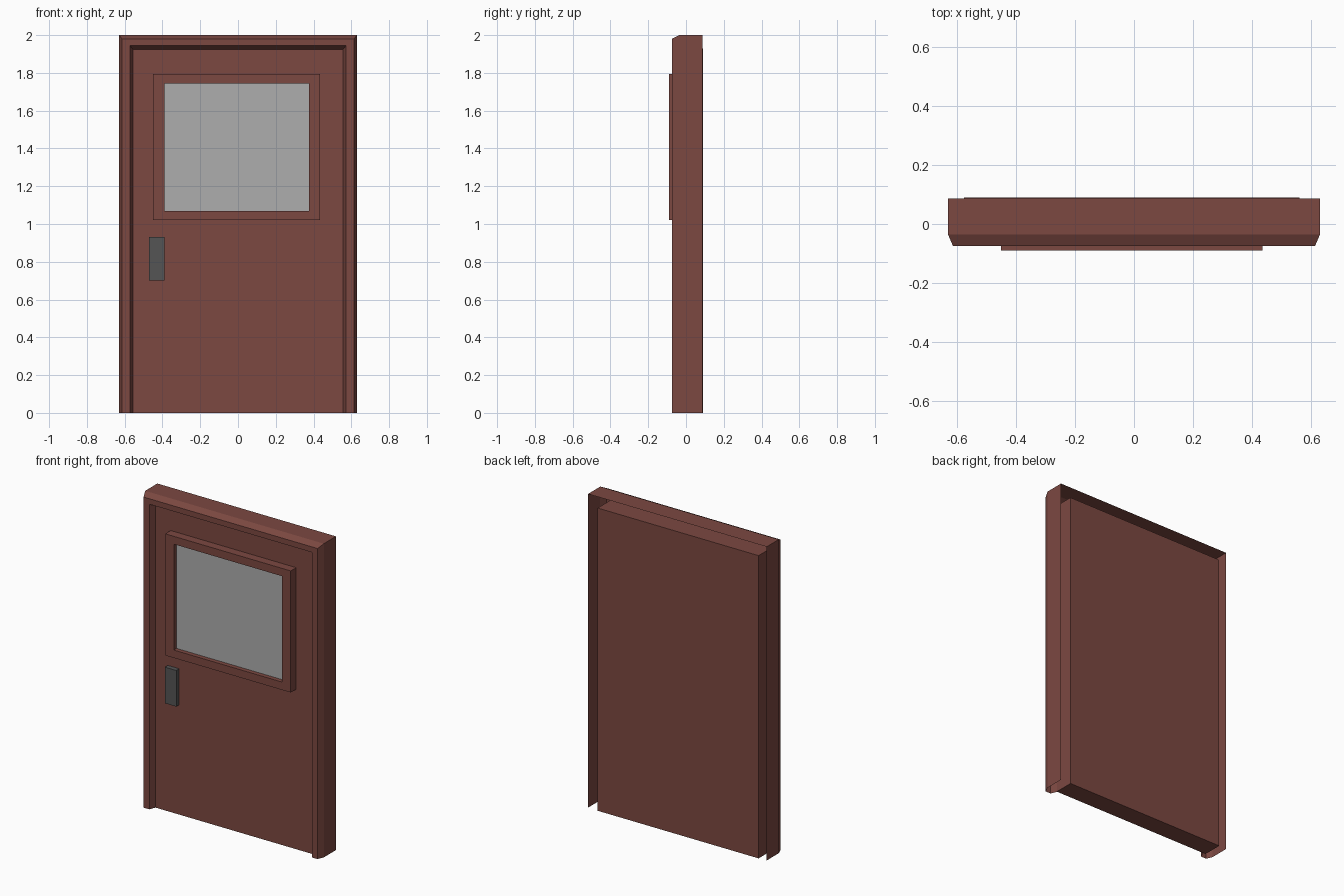
import bpy
import bmesh

cube = bpy.data.objects.get("Cube")
if cube:
    bpy.data.objects.remove(cube, do_unlink=True)


def material(name, color):
    mat = bpy.data.materials.new(name)
    mat.use_nodes = True
    mat.diffuse_color = (*color, 1)
    mat.node_tree.nodes["Principled BSDF"].inputs["Base Color"].default_value = (*color, 1)
    return mat


brown = material("red_brown_paint", (0.2, 0.065, 0.053))
glass = material("grey_glass", (0.42, 0.42, 0.42))
metal = material("dark_grey_metal", (0.09, 0.09, 0.09))


def finish(bm, name, mat):
    mesh = bpy.data.meshes.new(name)
    bm.to_mesh(mesh)
    bm.free()
    mesh.materials.append(mat)
    obj = bpy.data.objects.new(name, mesh)
    bpy.context.collection.objects.link(obj)
    return obj


def box(name, mat, x, y, z):
    bm = bmesh.new()
    bmesh.ops.create_cube(bm, size=1)
    for v in bm.verts:
        for i, (lo, hi) in enumerate((x, y, z)):
            v.co[i] = lo if v.co[i] < 0 else hi
    return finish(bm, name, mat)


def sweep(name, mat, rows, closed):
    """Skin a list of matching point rows."""
    bm = bmesh.new()
    rings = [[bm.verts.new(p) for p in row] for row in rows]
    for a, b in zip(rings, rings[1:]):
        n = len(a)
        for i in range(n if closed else n - 1):
            j = (i + 1) % n
            bm.faces.new((a[i], b[i], b[j], a[j]))
    return finish(bm, name, mat)


# Door frame: open-backed chamfered shell around both sides and the top
frame_profile = [(0.63, 0.087, 2.0), (0.63, -0.035, 2.0), (0.613, -0.075, 1.98),
                 (0.573, -0.075, 1.945), (0.557, -0.035, 1.925)]
sweep("door_frame", brown,
      [[(-x, y, 0), (-x, y, z), (x, y, z), (x, y, 0)] for x, y, z in frame_profile], False)

# Door leaf
box("door_leaf", brown, (-0.575, 0.56), (-0.035, 0.09), (0, 1.93))


# Window surround: raised rectangular ring
def rectangle(x0, x1, z0, z1, y):
    return [(x0, y, z0), (x0, y, z1), (x1, y, z1), (x1, y, z0)]


outer = (-0.45, 0.435, 1.02, 1.795)
inner = (-0.39, 0.375, 1.07, 1.745)
sweep("window_surround", brown,
      [rectangle(*outer, -0.035), rectangle(*outer, -0.09),
       rectangle(*inner, -0.09), rectangle(*inner, -0.035)], True)

# Window pane
box("window_pane", glass, inner[:2], (-0.062, -0.055), inner[2:])

# Handle plate
box("handle", metal, (-0.47, -0.39), (-0.065, -0.035), (0.7, 0.93))
